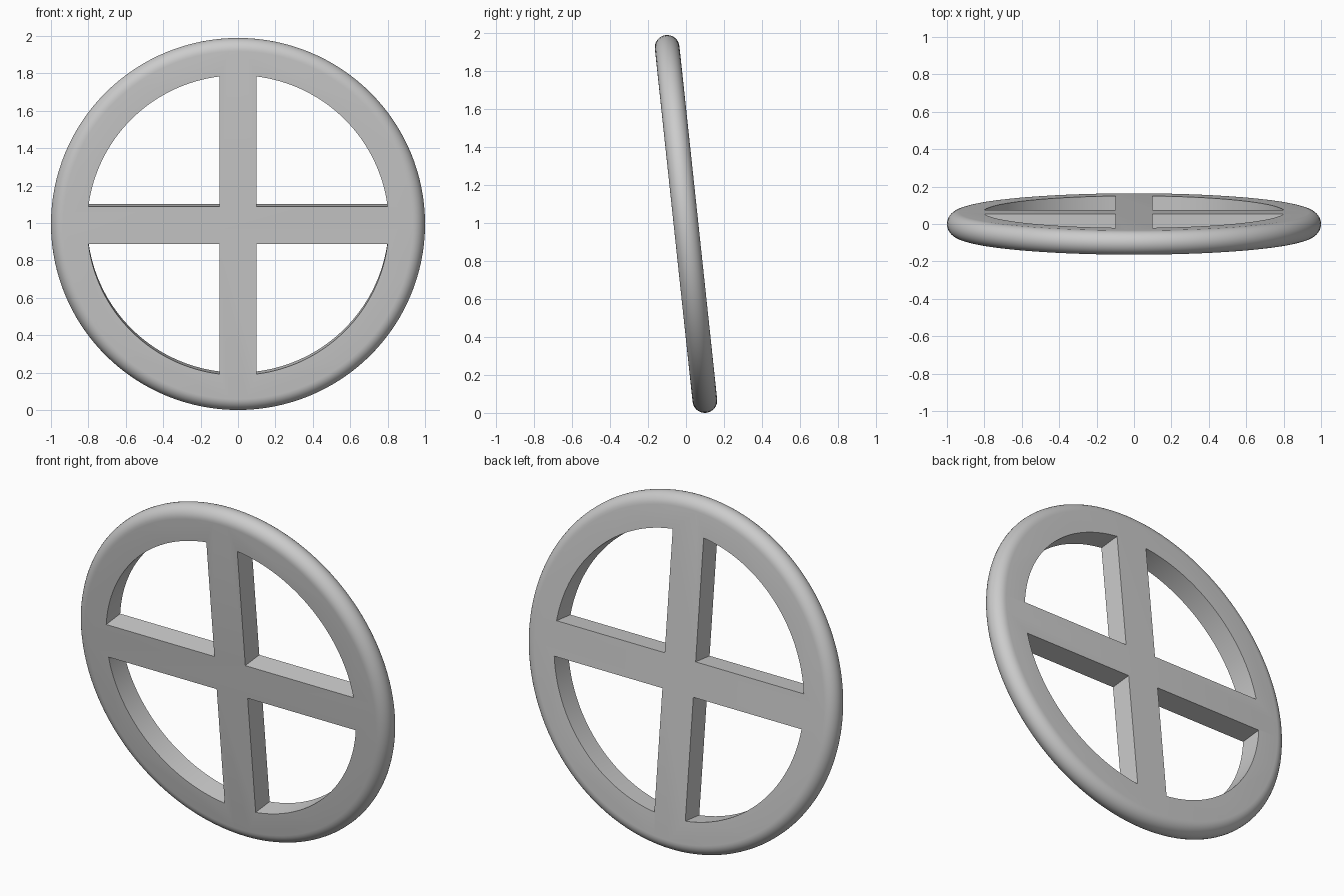
import bpy
import bmesh
from math import cos, sin, pi, sqrt, asin, radians
from mathutils import Matrix

RADIUS, HALF_THICK = 1.0, 0.065      # rim radius and rounded-edge radius
OPENING, HALF_SPOKE = 0.806, 0.1     # inner rim radius and half spoke width
TILT = radians(6.1)

cube = bpy.data.objects.get("Cube")
if cube:
    bpy.data.objects.remove(cube, do_unlink=True)

grey = bpy.data.materials.new("plain_grey")
grey.use_nodes = True
grey.diffuse_color = (0.6, 0.6, 0.6, 1)
grey.node_tree.nodes["Principled BSDF"].inputs["Base Color"].default_value = grey.diffuse_color


def add_object(name, bm):
    bmesh.ops.recalc_face_normals(bm, faces=bm.faces)
    mesh = bpy.data.meshes.new(name)
    bm.to_mesh(mesh)
    bm.free()
    mesh.materials.append(grey)
    obj = bpy.data.objects.new(name, mesh)
    bpy.context.collection.objects.link(obj)
    return obj


# Solid disc with a fully rounded edge: half-circle profile spun round the axis
bm = bmesh.new()
steps = 16
arc = [bm.verts.new((RADIUS - HALF_THICK + HALF_THICK * cos(a), 0, HALF_THICK * sin(a)))
       for a in (pi * i / steps - pi / 2 for i in range(steps + 1))]
edges = [bm.edges.new(pair) for pair in zip(arc, arc[1:])]
bmesh.ops.spin(bm, geom=arc + edges, cent=(0, 0, 0), axis=(0, 0, 1),
               angle=2 * pi, steps=128, use_merge=True)
bmesh.ops.remove_doubles(bm, verts=bm.verts, dist=1e-5)
bmesh.ops.holes_fill(bm, edges=[e for e in bm.edges if e.is_boundary], sides=0)
wheel = add_object("spoked_wheel", bm)

# Four quarter-round openings, leaving a cross of spokes
bm = bmesh.new()
reach = sqrt(OPENING ** 2 - HALF_SPOKE ** 2)
start = asin(HALF_SPOKE / OPENING)
steps = 40
for quarter in range(4):
    outline = [(HALF_SPOKE, HALF_SPOKE)]
    for i in range(steps + 1):
        a = start + (pi / 2 - 2 * start) * i / steps
        outline.append((OPENING * cos(a), OPENING * sin(a)))
    turn = Matrix.Rotation(quarter * pi / 2, 4, 'Z')
    verts = [bm.verts.new((x, y, -0.2)) for x, y in outline]
    bmesh.ops.transform(bm, matrix=turn, verts=verts)
    face = bm.faces.new(verts)
    new = bmesh.ops.extrude_face_region(bm, geom=[face])["geom"]
    bmesh.ops.translate(bm, vec=(0, 0, 0.4),
                        verts=[g for g in new if isinstance(g, bmesh.types.BMVert)])
cutter = add_object("opening_cutter", bm)
cutter.hide_render = True

cut = wheel.modifiers.new("openings", 'BOOLEAN')
cut.operation = 'DIFFERENCE'
cut.solver = 'EXACT'
cut.object = cutter
bpy.context.view_layer.objects.active = wheel
wheel.select_set(True)
bpy.ops.object.modifier_apply(modifier=cut.name)
bpy.data.objects.remove(cutter, do_unlink=True)
bpy.ops.object.shade_smooth_by_angle(angle=radians(30))

# Stand the wheel up, leaning its top towards the front
wheel.rotation_euler.x = pi / 2 + TILT
wheel.location.z = (RADIUS - HALF_THICK) * cos(TILT) + HALF_THICK
